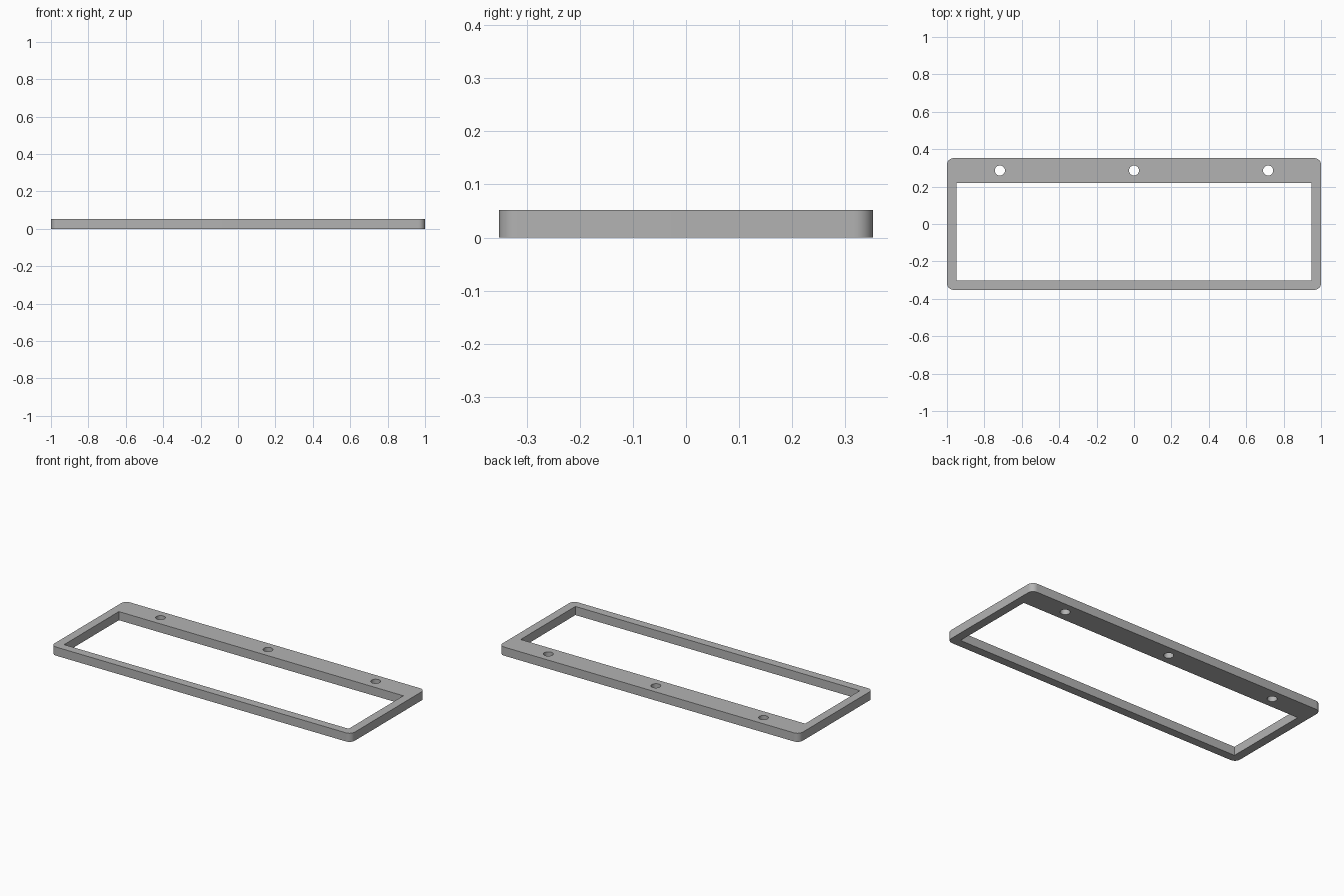
import bpy, bmesh
from math import cos, sin, pi

cube = bpy.data.objects.get("Cube")
if cube:
    bpy.data.objects.remove(cube)

HALF_X, HALF_Y, THICK = 1.0, 0.352, 0.052
CORNER = 0.035
HOLE_X, HOLE_Y, HOLE_R = 0.717, 0.286, 0.027


def arc(cx, cy, r, start, sweep, steps):
    return [(cx + r * cos(start + sweep * i / steps),
             cy + r * sin(start + sweep * i / steps)) for i in range(steps + 1)]


def rounded_rectangle(hx, hy, r, steps=10):
    pts = []
    for i, (sx, sy) in enumerate([(1, 1), (-1, 1), (-1, -1), (1, -1)]):
        pts += arc(sx * (hx - r), sy * (hy - r), r, i * pi / 2, pi / 2, steps)
    return pts


# Outlines: rounded border, large window, three screw holes in the wide rail
window = [(-0.948, -0.301), (0.948, -0.301), (0.948, 0.22), (-0.948, 0.22)]
outlines = [rounded_rectangle(HALF_X, HALF_Y, CORNER), window]
for x in (-HOLE_X, 0, HOLE_X):
    outlines.append(arc(x, HOLE_Y, HOLE_R, 0, 2 * pi, 32)[:-1])

# Fill the outlines and extrude them into a plate
bm = bmesh.new()
for outline in outlines:
    verts = [bm.verts.new((x, y, 0)) for x, y in outline]
    for a, b in zip(verts, verts[1:] + verts[:1]):
        bm.edges.new((a, b))
bmesh.ops.triangle_fill(bm, edges=bm.edges[:], use_beauty=True, normal=(0, 0, 1))
top = bmesh.ops.extrude_face_region(bm, geom=bm.faces[:], use_keep_orig=True)["geom"]
bmesh.ops.translate(bm, vec=(0, 0, THICK),
                    verts=[g for g in top if isinstance(g, bmesh.types.BMVert)])
bmesh.ops.recalc_face_normals(bm, faces=bm.faces[:])

mesh = bpy.data.meshes.new("mounting_frame")
bm.to_mesh(mesh)
bm.free()
frame = bpy.data.objects.new("mounting_frame", mesh)
bpy.context.collection.objects.link(frame)

# Plain grey finish
grey = bpy.data.materials.new("grey")
grey.use_nodes = True
color = (0.45, 0.45, 0.45, 1)
grey.diffuse_color = color
grey.node_tree.nodes["Principled BSDF"].inputs["Base Color"].default_value = color
mesh.materials.append(grey)

# Smooth round walls, sharp rims
bpy.ops.object.select_all(action="DESELECT")
frame.select_set(True)
bpy.context.view_layer.objects.active = frame
bpy.ops.object.shade_smooth_by_angle(angle=pi / 6)
